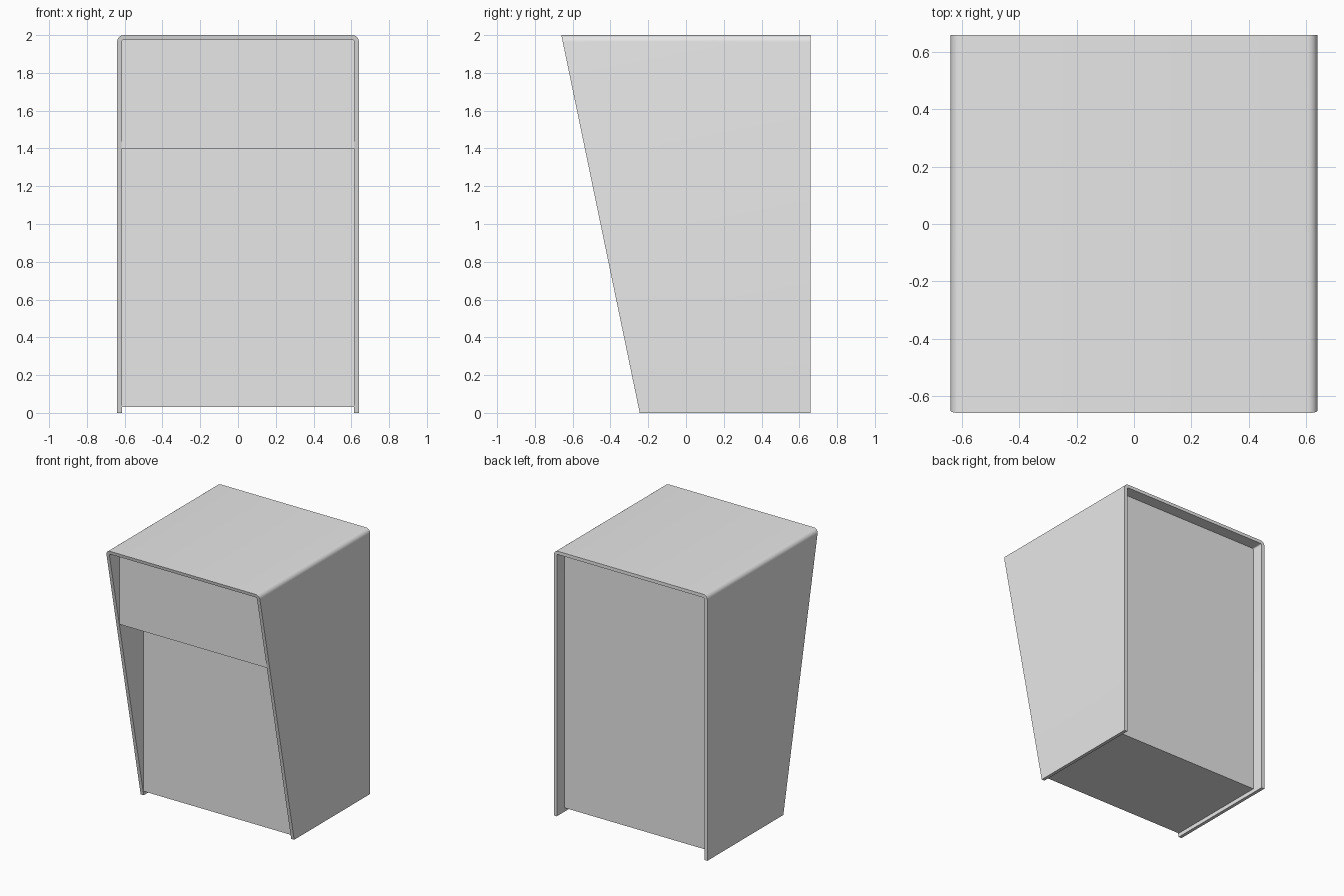
import bpy, bmesh, math

if "Cube" in bpy.data.objects:
    bpy.data.objects.remove(bpy.data.objects["Cube"])

grey = bpy.data.materials.new("light grey")
grey.diffuse_color = (0.8, 0.8, 0.8, 1)
grey.use_nodes = True
grey.node_tree.nodes["Principled BSDF"].inputs["Base Color"].default_value = grey.diffuse_color

W, H, BACK, T, R = 0.64, 2.0, 0.66, 0.025, 0.035


def front_y(z):
    # slanted front edge of the shell
    return -0.66 + (H - z) * 0.2075


def loft(name, start, end):
    # closed solid between two matching outlines
    bm = bmesh.new()
    a = [bm.verts.new(p) for p in start]
    b = [bm.verts.new(p) for p in end]
    n = len(a)
    for i in range(n):
        j = (i + 1) % n
        bm.faces.new((a[i], a[j], b[j], b[i]))
    bm.faces.new(a[::-1])
    bm.faces.new(b)
    bmesh.ops.recalc_face_normals(bm, faces=bm.faces)
    mesh = bpy.data.meshes.new(name)
    bm.to_mesh(mesh)
    bm.free()
    mesh.materials.append(grey)
    ob = bpy.data.objects.new(name, mesh)
    bpy.context.collection.objects.link(ob)
    return ob


def arch(w, top, r):
    # upside-down U outline with rounded corners, left to right
    right = [(w, 0)]
    for i in range(7):
        t = math.radians(15 * i)
        right.append((w - r + r * math.cos(t), top - r + r * math.sin(t)))
    return [(-x, z) for x, z in right] + right[::-1]


# outer shell: bent sheet with slanted front
outline = arch(W, H, R) + arch(W - T, H - T, R - T)[::-1]
shell = loft("outer_shell",
             [(x, front_y(z), z) for x, z in outline],
             [(x, BACK, z) for x, z in outline])
bpy.context.view_layer.objects.active = shell
shell.select_set(True)
bpy.ops.object.shade_smooth_by_angle(angle=math.radians(30))

# inner cabinet: upper front overhangs the recessed lower front
side = [(0.57, 0.03), (-0.245, 0.03), (-0.245, 1.4),
        (-0.535, 1.4), (-0.535, H - T), (0.57, H - T)]
loft("inner_cabinet",
     [(-W + T, y, z) for y, z in side],
     [(W - T, y, z) for y, z in side])
